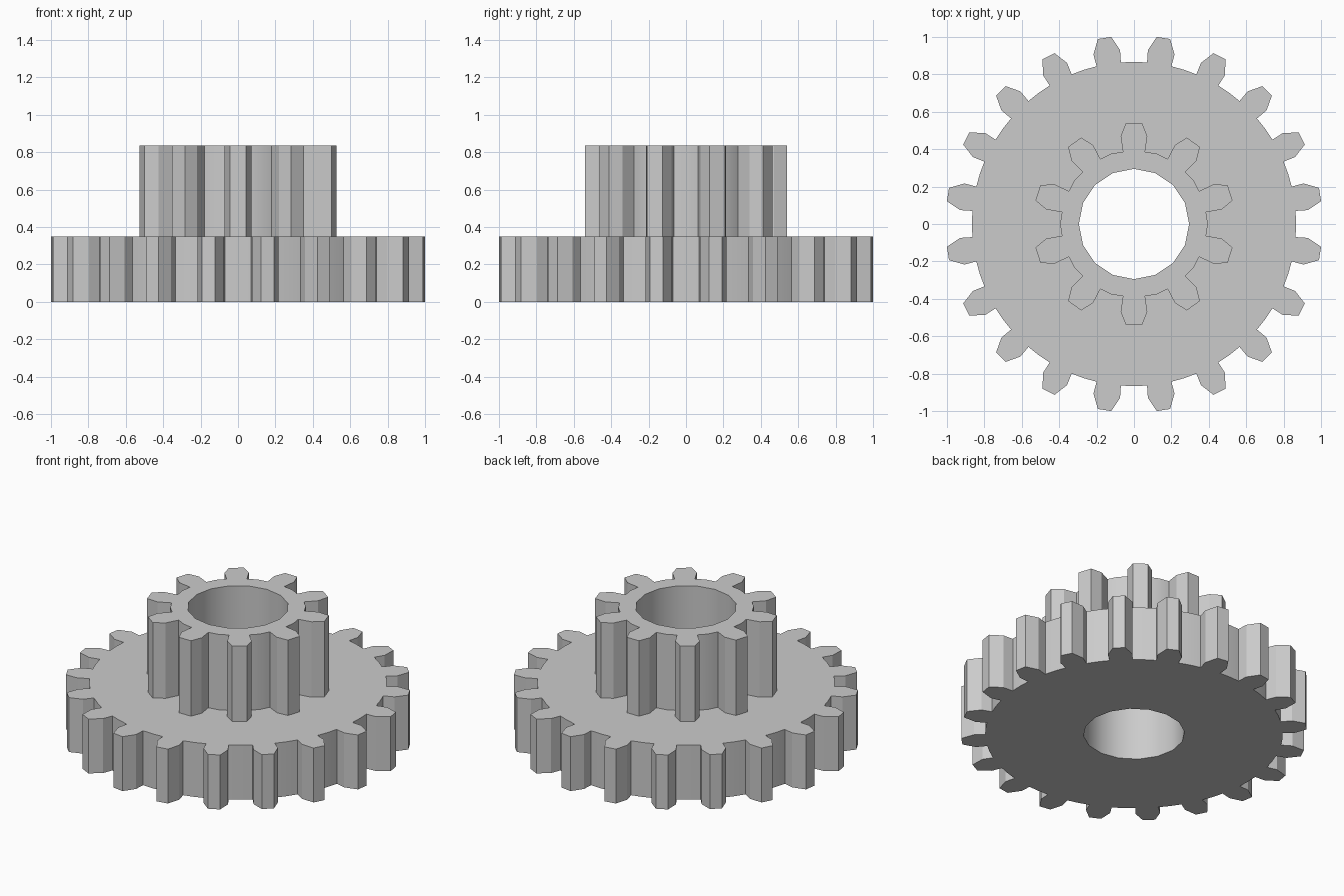
import bpy
import bmesh
from math import sin, cos, tau, radians
from mathutils import Matrix, Vector

default_cube = bpy.data.objects.get("Cube")
if default_cube:
    bpy.data.objects.remove(default_cube, do_unlink=True)

# Single plain grey material
grey = bpy.data.materials.new("plain_grey")
grey.use_nodes = True
colour = (0.6, 0.6, 0.6, 1.0)
grey.diffuse_color = colour
grey.node_tree.nodes["Principled BSDF"].inputs["Base Color"].default_value = colour

BORE_RADIUS = 0.295
BORE_SIDES = 16


def gear_outline(teeth, first_angle, root_radius, half_tooth):
    """half_tooth lists (distance along tooth, half width) from base to tip."""
    tooth = [Vector((along, -half, 0)) for along, half in half_tooth]
    tooth += [Vector((along, half, 0)) for along, half in reversed(half_tooth)]
    outline = []
    for i in range(teeth):
        turn = Matrix.Rotation(first_angle + tau * i / teeth, 3, "Z")
        outline += [turn @ p for p in tooth]
        # Middle of the gap that follows this tooth
        gap = first_angle + tau * (i + 0.5) / teeth
        outline.append(Vector((cos(gap), sin(gap), 0)) * root_radius)
    return outline


def add_loop(bm, points):
    verts = [bm.verts.new(p) for p in points]
    return [bm.edges.new((a, b)) for a, b in zip(verts, verts[1:] + verts[:1])]


def make_gear(name, outline, bottom, top):
    bm = bmesh.new()
    bore = [Vector((cos(tau * i / BORE_SIDES), sin(tau * i / BORE_SIDES), 0)) * BORE_RADIUS
            for i in range(BORE_SIDES)]
    edges = add_loop(bm, outline) + add_loop(bm, bore)
    bmesh.ops.triangle_fill(bm, use_beauty=True, use_dissolve=False,
                            edges=edges, normal=(0, 0, 1))
    # Raise the flat gear shape into a solid
    raised = bmesh.ops.extrude_face_region(bm, geom=bm.faces[:], use_keep_orig=True)
    verts = [g for g in raised["geom"] if isinstance(g, bmesh.types.BMVert)]
    bmesh.ops.translate(bm, verts=verts, vec=(0, 0, top - bottom))
    bmesh.ops.recalc_face_normals(bm, faces=bm.faces[:])

    mesh = bpy.data.meshes.new(name)
    bm.to_mesh(mesh)
    bm.free()
    mesh.materials.append(grey)
    obj = bpy.data.objects.new(name, mesh)
    obj.location.z = bottom
    bpy.context.collection.objects.link(obj)

    # Smooth bore and root, crisp teeth
    bpy.ops.object.select_all(action="DESELECT")
    obj.select_set(True)
    bpy.context.view_layer.objects.active = obj
    bpy.ops.object.shade_smooth_by_angle(angle=radians(25))
    return obj


# Wide lower gear
make_gear("large_gear",
          gear_outline(20, radians(9), 0.867, [(0.864, 0.066), (0.93, 0.072), (1.007, 0.036)]),
          0.0, 0.35)

# Narrow upper gear
make_gear("small_gear",
          gear_outline(10, radians(18), 0.395, [(0.386, 0.059), (0.47, 0.071), (0.54, 0.043)]),
          0.35, 0.835)
